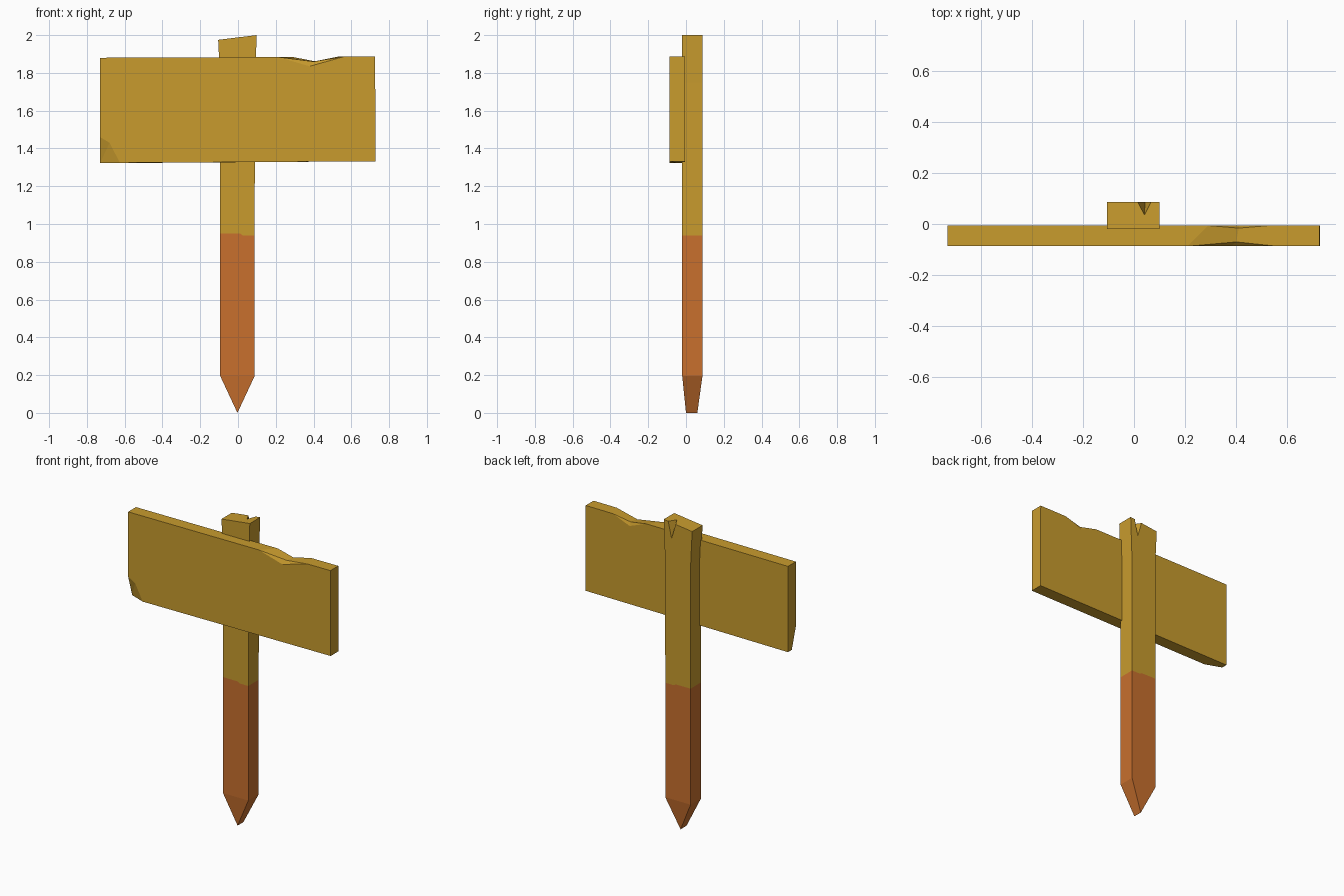
import bpy, bmesh

if "Cube" in bpy.data.objects:
    bpy.data.objects.remove(bpy.data.objects["Cube"])


def material(name, rgb):
    m = bpy.data.materials.new(name)
    m.diffuse_color = (*rgb, 1)
    m.use_nodes = True
    m.node_tree.nodes["Principled BSDF"].inputs["Base Color"].default_value = m.diffuse_color
    return m


yellow = material("yellow wood", (0.58, 0.33, 0.027))
orange = material("orange wood", (0.58, 0.162, 0.027))


def build(name, points, faces, mats, rule=None):
    """Make a flat-faced object from named points and faces (space-separated names)."""
    bm = bmesh.new()
    v = {k: bm.verts.new(p) for k, p in points.items()}
    for f in faces:
        bm.faces.new([v[k] for k in f.split()])
    bmesh.ops.recalc_face_normals(bm, faces=bm.faces)
    if rule:
        for f in bm.faces:
            f.material_index = rule(f)
    me = bpy.data.meshes.new(name)
    bm.to_mesh(me)
    bm.free()
    for m in mats:
        me.materials.append(m)
    ob = bpy.data.objects.new(name, me)
    bpy.context.collection.objects.link(ob)
    return ob


# --- Post: rings of four corners (0 front left, 1 front right, 2 back right, 3 back left)
F, B = -0.02, 0.087


def ring(key, x0, x1, z0, z1):
    return {key + "0": (x0, F, z0), key + "1": (x1, F, z1),
            key + "2": (x1, B, z1), key + "3": (x0, B, z0)}


P = {"tf": (-0.003, 0.0, 0), "tb": (-0.003, 0.06, 0)}          # pointed tip
P |= ring("a", -0.094, 0.088, 0.195, 0.195)                     # start of the point
P |= ring("s", -0.094, 0.088, 0.95, 0.94)                       # colour seam
P |= ring("u", 0.012, 0.025, 0.949, 0.94)                       # small step in the seam
P |= ring("m", -0.094, 0.09, 1.75, 1.75)                        # slight flare begins
P |= ring("t", -0.105, 0.099, 1.975, 2.0)                       # sloped top


def top_z(x):
    return 1.975 + 0.025 * (x + 0.105) / 0.204


# splinter notch in the top back edge
P |= {"nl": (0.014, B, top_z(0.014)), "nr": (0.067, B, top_z(0.067)),
      "nc": (0.041, 0.035, top_z(0.041)), "nd": (0.043, B, 1.89)}

build("post", P, [
    "tf a0 a1", "tb a2 a3", "tf a1 a2 tb", "tb a3 a0 tf",
    "a0 a1 s1 u1 u0 s0", "a1 a2 s2 s1", "a2 a3 s3 u3 u2 s2", "a3 a0 s0 s3",
    "s0 u0 u1 s1 m1 m0", "s1 s2 m2 m1", "s2 u2 u3 s3 m3 m2", "s3 s0 m0 m3",
    "m0 m1 t1 t0", "m1 m2 t2 t1", "m2 m3 t3 nl nd nr t2", "m3 m0 t0 t3",
    "t0 t1 t2 nr nc nl t3", "nl nc nd", "nc nr nd",
], [yellow, orange], lambda f: int(f.calc_center_median().z < 0.93))

# --- Sign board: front (f) and back (k) outlines, chipped on top and at one corner
yf, yk = -0.087, -0.006
Q = {}
for s, y in (("f", yf), ("k", yk)):
    Q |= {"tl" + s: (-0.73, y, 1.88), "tr" + s: (0.726, y, 1.887),
          "br" + s: (0.728, y, 1.332)}
Q |= {"d0f": (0.21, yf, 1.884), "d1f": (0.38, yf, 1.835), "d2f": (0.56, yf, 1.886),
      "d0k": (0.29, yk, 1.884), "d1k": (0.41, yk, 1.838), "d2k": (0.53, yk, 1.886),
      "rf": (0.40, -0.07, 1.860), "rk": (0.41, -0.016, 1.861),   # ridge in the top dip
      "blk": (-0.73, yk, 1.322), "q": (-0.73, -0.045, 1.322),
      "c0": (-0.73, yf, 1.46), "c1": (-0.68, yf, 1.43), "c2": (-0.625, yf, 1.324)}

build("sign_board", Q, [
    "tlf d0f d1f d2f trf brf c2 c1 c0",          # front
    "tlk d0k d1k d2k trk brk blk",               # back
    "tlf c0 q blk tlk", "trf brf brk trk",       # ends
    "c2 brf brk blk q",                          # underside
    "c0 c1 q", "c1 c2 q",                        # corner chip
    "tlf d0f d0k tlk", "d2f trf trk d2k",        # top
    "d0f d1f rf", "d1f d2f rf", "d0f rf rk d0k",
    "rf d2f d2k rk", "d0k rk d1k", "rk d2k d1k",  # top dip
], [yellow])
